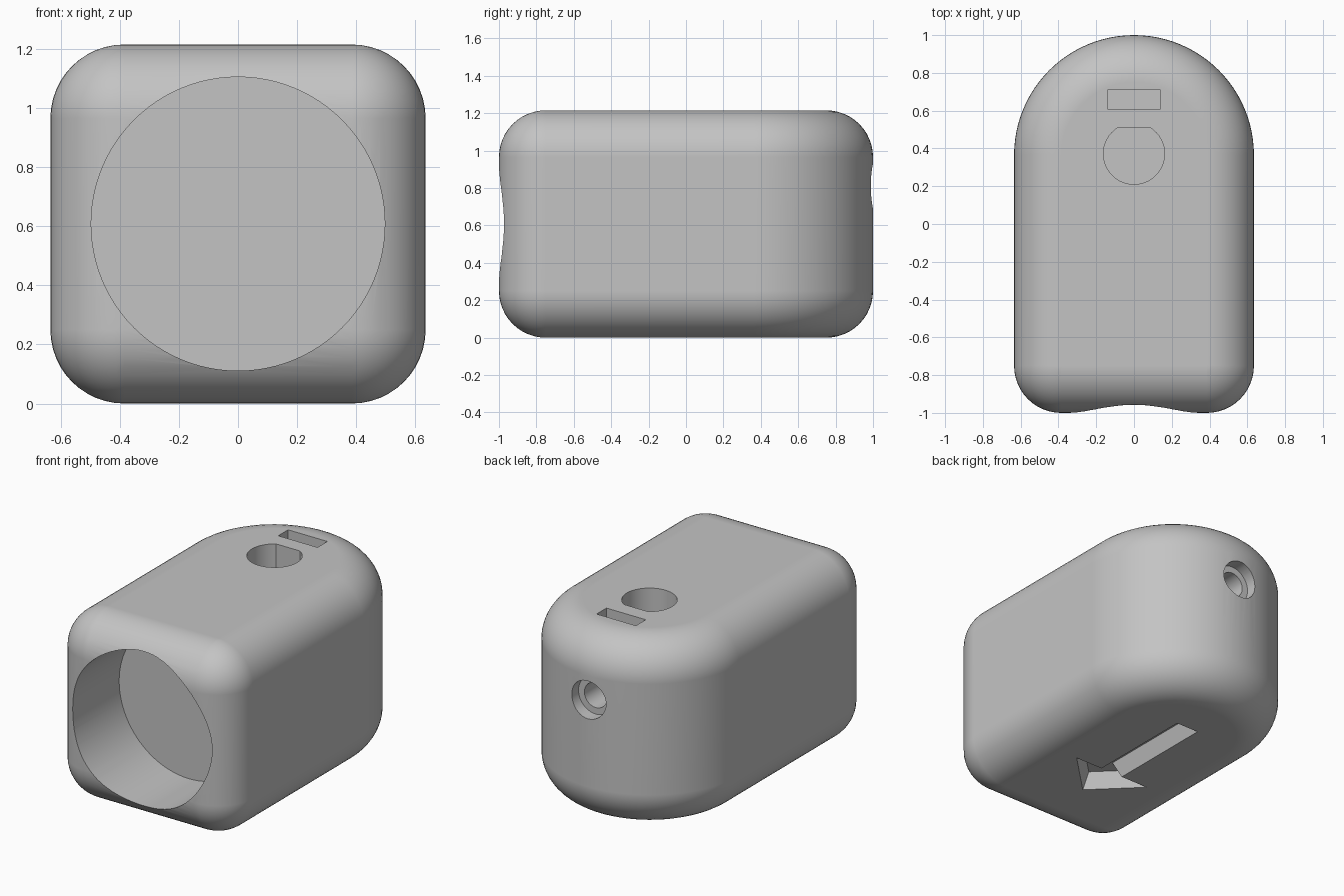
import bpy, bmesh
from math import radians, sin, cos, asin, pi
from mathutils import Matrix, Vector

cube = bpy.data.objects.get("Cube")
if cube:
    bpy.data.objects.remove(cube, do_unlink=True)

HALF_W, HEIGHT, FILLET = 0.635, 1.215, 0.25
CORE = HALF_W - FILLET
ARC_Y = 1 - HALF_W

grey = bpy.data.materials.new("plain grey")
grey.use_nodes = True
grey.diffuse_color = (0.55, 0.55, 0.55, 1)
grey.node_tree.nodes["Principled BSDF"].inputs["Base Color"].default_value = grey.diffuse_color


def make_object(name, bm):
    bmesh.ops.recalc_face_normals(bm, faces=bm.faces)
    mesh = bpy.data.meshes.new(name)
    bm.to_mesh(mesh)
    bm.free()
    mesh.materials.append(grey)
    obj = bpy.data.objects.new(name, mesh)
    bpy.context.collection.objects.link(obj)
    return obj


def arc(start, end, steps, radius=1.0):
    angles = [start + (end - start) * i / steps for i in range(steps + 1)]
    return [Vector((cos(a) * radius, sin(a) * radius, 0)) for a in angles]


def prism(name, points, length, matrix, taper=0.0, taper_depth=0.0):
    """Cutter: a flat outline pushed along local z, with an optional drafted end."""
    bm = bmesh.new()
    base = bm.faces.new([bm.verts.new((p[0], p[1], 0)) for p in points])
    new = bmesh.ops.extrude_face_region(bm, geom=[base])["geom"]
    bmesh.ops.translate(bm, vec=(0, 0, length),
                        verts=[g for g in new if isinstance(g, bmesh.types.BMVert)])
    bmesh.ops.recalc_face_normals(bm, faces=bm.faces)
    if taper:
        cap = [g for g in new if isinstance(g, bmesh.types.BMFace)]
        bmesh.ops.inset_region(bm, faces=cap, thickness=taper, depth=taper_depth,
                               use_even_offset=True)
    bm.transform(matrix)
    obj = make_object(name, bm)
    obj.hide_render = True
    return obj


def circle(radius, steps):
    return arc(0, 2 * pi, steps, radius)[:-1]


# Body: arched footprint, stacked in rings that round the top and bottom edges
footprint = [(Vector((CORE, -1 + FILLET, 0)), n) for n in arc(-pi / 2, 0, 12)]
footprint += [(Vector((0, ARC_Y, 0)) + n * CORE, n) for n in arc(0, pi, 48)]
footprint += [(Vector((-CORE, -1 + FILLET, 0)), n) for n in arc(pi, 1.5 * pi, 12)]

bm = bmesh.new()
rings = []
for base_z, start in ((FILLET, -pi / 2), (HEIGHT - FILLET, 0)):
    for offset in arc(start, start + pi / 2, 12, FILLET):
        z = Vector((0, 0, base_z + offset.y))
        rings.append([bm.verts.new(p + n * offset.x + z) for p, n in footprint])
for low, high in zip(rings, rings[1:]):
    for i in range(len(low)):
        j = (i + 1) % len(low)
        bm.faces.new((low[i], low[j], high[j], high[i]))
bm.faces.new(rings[0][::-1])
bm.faces.new(rings[-1])
bmesh.ops.remove_doubles(bm, verts=bm.verts, dist=0.0005)
body = make_object("body", bm)

# Recess directions
inward_front = Matrix.Rotation(radians(-90), 4, "X")
inward_back = Matrix.Rotation(radians(90), 4, "X")
move = Matrix.Translation

# Shaft hole outline with one flat side
flat_angle = asin(0.138 / 0.162)
shaft_outline = arc(pi - flat_angle, 2 * pi + flat_angle, 40, 0.162)
slot_outline = [(-0.14, -0.05), (0.14, -0.05), (0.14, 0.05), (-0.14, 0.05)]

# Arrow outline, one half mirrored
half_arrow = [(0.08, 0.5), (0.08, -0.21), (0.275, -0.21)]
arrow_outline = [(-x, y) for x, y in half_arrow] + [(0, -0.48)] + half_arrow[::-1]

cutters = [
    prism("front_bore", circle(0.497, 96), 0.7, move((0, -1.2, 0.608)) @ inward_front),
    prism("shaft_hole", shaft_outline, 0.8, move((0, 0.372, 0.615))),
    prism("key_slot", slot_outline, 0.4, move((0, 0.66, 1.065))),
    prism("screw_head_hole", circle(0.122, 40), 0.28, move((0, 1.2, 0.81)) @ inward_back),
    prism("screw_hole", circle(0.08, 40), 0.45, move((0, 1.2, 0.81)) @ inward_back),
    prism("arrow_engraving", arrow_outline, 0.1, move((0, 0, -0.1)), 0.04, 0.1),
]

# Cut every recess, then discard the cutters
bpy.ops.object.select_all(action="DESELECT")
body.select_set(True)
bpy.context.view_layer.objects.active = body
for cutter in cutters:
    cut = body.modifiers.new(cutter.name, "BOOLEAN")
    cut.operation = "DIFFERENCE"
    cut.solver = "EXACT"
    cut.object = cutter
    bpy.ops.object.modifier_apply(modifier=cut.name)
    bpy.data.objects.remove(cutter, do_unlink=True)

# Smooth rounding with crisp hole rims
bpy.ops.object.shade_smooth_by_angle(angle=radians(25))
weighted = body.modifiers.new("even_shading", "WEIGHTED_NORMAL")
weighted.keep_sharp = True
